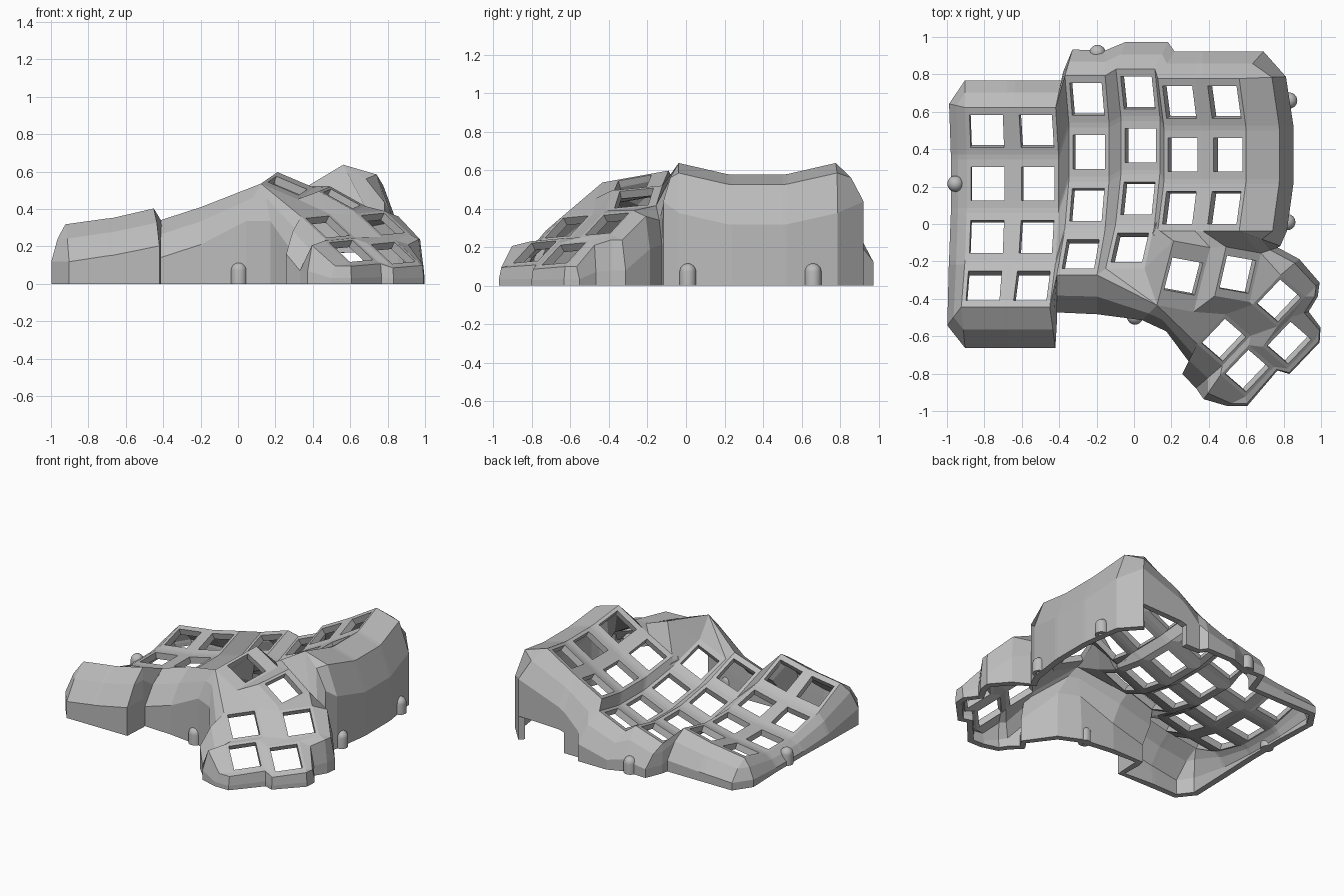
import bpy, bmesh
from math import sin, cos, radians, pi
from mathutils import Vector

cube = bpy.data.objects.get("Cube")
if cube:
    bpy.data.objects.remove(cube)

grey = bpy.data.materials.new("plain_grey")
grey.use_nodes = True
grey.diffuse_color = (0.5, 0.5, 0.5, 1)
grey.node_tree.nodes["Principled BSDF"].inputs["Base Color"].default_value = (0.5, 0.5, 0.5, 1)

SIGNS = ((-1, 1), (1, 1), (1, -1), (-1, -1))   # back-left, back-right, front-right, front-left
HOLE = 0.09
plates, holes = {}, {}


def add_plate(name, centre, across, along, width, length):
    """Store the corners of a key plate and of its square opening."""
    plates[name] = [centre + width * sx * across + length * sy * along for sx, sy in SIGNS]
    holes[name] = [centre + HOLE * (sx * across + sy * along) for sx, sy in SIGNS]


# Finger columns: curved front to back, each rolled a little more than the last
columns = {
    "A": (-0.782, 0.215, 0.125, 8, 4), "B": (-0.513, 0.215, 0.172, 13, 4),
    "C": (-0.24, 0.385, 0.175, 18, 4), "D": (0.035, 0.42, 0.215, 23, 4),
    "E": (0.26, 0.37, 0.38, 28, 3), "F": (0.502, 0.37, 0.518, 31, 3),
}
RADIUS, STEP = 1.09, radians(15)
for name, (x, y, z, roll, rows) in columns.items():
    s = radians(roll)
    across, up = Vector((cos(s), 0, sin(s))), Vector((-sin(s), 0, cos(s)))
    for row in range(rows):
        t = (1 - row) * STEP
        centre = Vector((x, y + RADIUS * sin(t), z)) + up * RADIUS * (1 - cos(t))
        along = Vector((0, cos(t), 0)) + up * sin(t)
        add_plate(name + str(row), centre, across, along, 0.113, 0.13)

# Thumb keys: two longer upper ones and a lower block of four
steep = ((0.118, -0.102, -0.11), (0.115, 0.1, 0), 0.11)
thumbs = {
    "T1": ((0.265, -0.28, 0.525), (0.165, -0.03, -0.07), (0.045, 0.17, 0.03), 0.18),
    "T2": ((0.555, -0.27, 0.455), (0.17, -0.03, -0.095), (0.035, 0.177, 0.02), 0.135),
    "T3": ((0.775, -0.41, 0.32), *steep), "T4": ((0.83, -0.635, 0.165), *steep),
    "T5": ((0.48, -0.62, 0.305), *steep), "T6": ((0.605, -0.785, 0.175), *steep),
}
for name, (centre, across, along, length) in thumbs.items():
    across = Vector(across).normalized()
    along = Vector(along)
    along = (along - along.dot(across) * across).normalized()
    add_plate(name, Vector(centre), across, along, 0.108, length)

bm = bmesh.new()


def face(points):
    bm.faces.new([bm.verts.new(p) for p in points])


def corner(ref):
    return plates[ref[:2]][int(ref[2])]


def web(refs):
    face([corner(r) for r in reversed(refs.split())])


# Key frames
for name, o in plates.items():
    h = holes[name]
    for i in range(4):
        j = (i + 1) % 4
        face([h[i], h[j], o[j], o[i]])

# Webs inside and between the finger columns
names = "ABCDEF"
for i, a in enumerate(names):
    for r in range(4):
        n = r + 1
        if a + str(n) in plates:
            web(f"{a}{r}3 {a}{r}2 {a}{n}1 {a}{n}0")
        if i < 5:
            b = names[i + 1]
            if a + str(r) in plates and b + str(r) in plates:
                web(f"{a}{r}1 {b}{r}0 {b}{r}3 {a}{r}2")
            if a + str(n) in plates and b + str(n) in plates:
                web(f"{a}{r}2 {b}{r}3 {b}{n}0 {a}{n}1")

# Webs around the thumb keys
for refs in (
    "D22 E23 D31", "D31 E23 T10", "D31 T10 D32", "D32 T10 T13", "D33 D32 T13", "C32 D33 T13",
    "E23 E22 T11 T10", "E22 F23 T20 T11", "F23 F22 T21 T20",
    "T11 T20 T23 T12", "T21 T30 T33 T22", "T31 T40 T43 T32",
    "T51 T60 T63 T52", "T50 T33 T32 T51", "T60 T43 T42 T61",
    "T51 T32 T43 T60", "T13 T12 T50 T53", "T12 T23 T50", "T23 T22 T33 T50",
):
    web(refs)

# Outer wall: each rim corner with its sideways reach, clockwise
rim = [("A00", -0.085, 0.02), ("A00", 0.0, 0.145), ("A01", 0, 0.145), ("B00", 0, 0.145),
       ("B01", 0.03, 0.145), ("C00", -0.01, 0.02), ("C00", 0.04, 0.14), ("C01", 0, 0.135),
       ("D00", 0.05, 0.145), ("D01", 0.07, 0.145), ("E00", 0.09, 0.145), ("E01", 0, 0.145),
       ("F00", 0, 0.145), ("F01", 0.13, 0.145), ("F01", 0.25, 0.01)]
rim += [(ref, 0.255, 0) for ref in ("F02", "F11", "F12", "F21", "F22")]
rim += [("F22", 0.22, -0.08), ("T21", 0.09, 0.03), ("T30", 0.1, 0.085), ("T31", 0.075, 0.075),
        ("T31", 0.065, 0), ("T40", 0.095, 0.03), ("T41", 0.025, 0.06), ("T41", 0.02, -0.02),
        ("T42", 0.01, -0.03), ("T61", 0.02, -0.02), ("T62", 0.01, -0.05), ("T62", -0.1, -0.05),
        ("T63", -0.09, -0.13), ("T52", -0.14, -0.12), ("T53", -0.08, -0.16), ("T53", -0.04, -0.1),
        ("T13", 0.05, -0.14), ("T13", -0.08, -0.08), ("C32", 0, -0.21), ("C33", 0, -0.2),
        ("B32", 0.04, -0.05), ("B32", 0.03, -0.22), ("B33", 0, -0.22), ("A32", 0, -0.22),
        ("A33", 0.02, -0.22), ("A33", -0.075, -0.1)]
rim += [(ref, -0.085, 0) for ref in ("A30", "A23", "A20", "A13", "A10", "A03")]


def wall_section(ref, dx, dy):
    """Slope from the rim over a soft shoulder, then straight down."""
    p, d = corner(ref), Vector((dx, dy, 0))
    drop = min(0.2, 0.7 * p.z)
    out, fall = 0.55, 0.38
    if dx > 0.24:                      # broad ledge beside the highest column
        drop, out, fall = 0.26, 0.7, 0.2
    elif ref[:2] in ("T3", "T4", "T6"):    # tight rim around the low thumb keys
        out, fall = 0.75, 0.15
    shoulder = p + d * out - Vector((0, 0, drop * fall))
    foot, eave = p + d, p.z - drop
    return [p, shoulder] + [Vector((foot.x, foot.y, z))
                            for z in (eave, min(0.17, eave * 0.5), 0)]


sections = [wall_section(*entry) for entry in rim]
for i, a in enumerate(sections):
    b = sections[(i + 1) % len(sections)]
    for k in range(4):
        # Socket opening at the bottom of the back wall
        if k == 3 and rim[i][0] in ("E01", "F00"):
            continue
        face([a[k], b[k], b[k + 1], a[k + 1]])

bmesh.ops.remove_doubles(bm, verts=bm.verts, dist=0.0005)


def finish(name, mesh_bm):
    mesh = bpy.data.meshes.new(name)
    mesh_bm.to_mesh(mesh)
    mesh_bm.free()
    obj = bpy.data.objects.new(name, mesh)
    bpy.context.collection.objects.link(obj)
    mesh.materials.append(grey)
    return obj


shell = finish("case_shell", bm)
thick = shell.modifiers.new("thickness", "SOLIDIFY")
thick.thickness = 0.045
thick.offset = -1

# Domed screw bosses with a bore in the underside
profile = [(0, 0.06), (0.02, 0.06), (0.02, 0), (0.043, 0)]
profile += [(0.043 * cos(a * pi / 12), 0.072 + 0.043 * sin(a * pi / 12)) for a in range(7)]
SIDES = 24
for name, x, y in (("front_boss", 0.005, -0.495), ("side_boss_front", 0.82, 0.01),
                   ("side_boss_back", 0.83, 0.66), ("back_boss", -0.195, 0.915),
                   ("outer_boss", -0.955, 0.215)):
    boss = bmesh.new()
    verts = [boss.verts.new((x + r, y, z)) for r, z in profile]
    edges = [boss.edges.new(pair) for pair in zip(verts, verts[1:])]
    bmesh.ops.spin(boss, geom=verts + edges, cent=(x, y, 0), axis=(0, 0, 1),
                   angle=2 * pi, steps=SIDES, use_merge=True)
    bmesh.ops.remove_doubles(boss, verts=boss.verts, dist=0.0005)
    bmesh.ops.recalc_face_normals(boss, faces=boss.faces)
    obj = finish(name, boss)
    bpy.ops.object.select_all(action="DESELECT")
    obj.select_set(True)
    bpy.context.view_layer.objects.active = obj
    bpy.ops.object.shade_smooth_by_angle(angle=radians(35))
